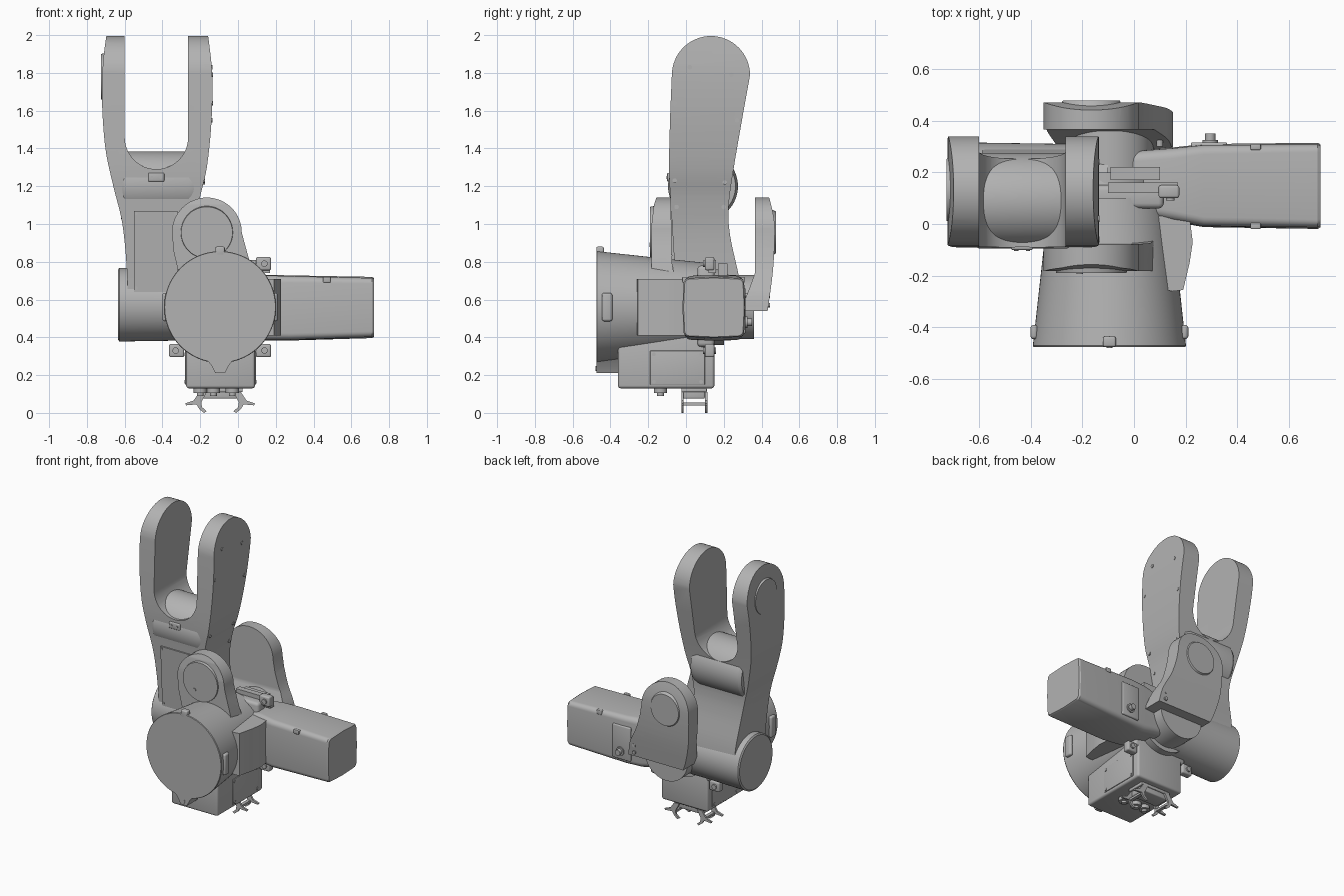
import bpy, bmesh, math
from mathutils import Vector, Matrix

if "Cube" in bpy.data.objects:
    bpy.data.objects.remove(bpy.data.objects["Cube"], do_unlink=True)

grey = bpy.data.materials.new("cast_grey")
grey.use_nodes = True
grey.diffuse_color = (0.45, 0.45, 0.45, 1)
grey.node_tree.nodes["Principled BSDF"].inputs["Base Color"].default_value = (0.45, 0.45, 0.45, 1)
parts = []


def finish(name, bm):
    bmesh.ops.recalc_face_normals(bm, faces=bm.faces)
    me = bpy.data.meshes.new(name)
    bm.to_mesh(me)
    bm.free()
    me.materials.append(grey)
    ob = bpy.data.objects.new(name, me)
    bpy.context.collection.objects.link(ob)
    parts.append(ob)
    return ob


def place(axis, u, v, w):
    """Profile coordinates u, v and depth w along the axis, as a 3D point."""
    return {"x": (w, u, v), "y": (u, w, v), "z": (u, v, w)}[axis]


def loft(name, axis, sections):
    """Skin equal-length profiles [(depth, points), ...] and cap both ends."""
    bm = bmesh.new()
    rings = [[bm.verts.new(place(axis, u, v, w)) for u, v in pts] for w, pts in sections]
    n = len(rings[0])
    for a, b in zip(rings, rings[1:]):
        for i in range(n):
            bm.faces.new((a[i], a[(i + 1) % n], b[(i + 1) % n], b[i]))
    bm.faces.new(rings[0])
    bm.faces.new(rings[-1])
    return finish(name, bm)


def prism(name, axis, pts, a, b):
    return loft(name, axis, [(a, pts), (b, pts)])


def arc(cu, cv, ru, rv, a0, a1, n=24):
    ang = [math.radians(a0 + (a1 - a0) * i / n) for i in range(n + 1)]
    return [(cu + ru * math.cos(t), cv + rv * math.sin(t)) for t in ang]


def cyl(name, axis, cu, cv, steps, n=64):
    """Turned part: steps are (depth, radius) along the axis."""
    return loft(name, axis, [(w, arc(cu, cv, r, r, 0, 360 * (n - 1) / n, n - 1)) for w, r in steps])


def spline(pts, n=5):
    out = []
    p = [Vector(q) for q in [pts[0]] + pts + [pts[-1]]]
    for a, b, c, d in zip(p, p[1:], p[2:], p[3:]):
        for i in range(n):
            t = i / n
            q = 0.5 * (2 * b + (c - a) * t + (2 * a - 5 * b + 4 * c - d) * t * t
                       + (3 * b - a - 3 * c + d) * t ** 3)
            out.append(tuple(q))
    return out + [pts[-1]]


def box(name, x0, x1, y0, y1, z0, z1, bevel=0.0):
    bm = bmesh.new()
    m = Matrix.Translation(((x0 + x1) / 2, (y0 + y1) / 2, (z0 + z1) / 2))
    bmesh.ops.create_cube(bm, size=1, matrix=m @ Matrix.Diagonal((x1 - x0, y1 - y0, z1 - z0, 1)))
    if bevel:
        bmesh.ops.bevel(bm, geom=bm.edges[:], offset=bevel, segments=3, profile=0.5, affect="EDGES")
    return finish(name, bm)


def combine(target, tool, op):
    """Apply a boolean and discard the tool."""
    mod = target.modifiers.new("cut", "BOOLEAN")
    mod.operation, mod.solver, mod.object = op, "EXACT", tool
    deps = bpy.context.evaluated_depsgraph_get()
    me = bpy.data.meshes.new_from_object(target.evaluated_get(deps))
    target.modifiers.clear()
    target.data = me
    parts.remove(tool)
    bpy.data.objects.remove(tool, do_unlink=True)


def rounded(u0, u1, v0, v1, r, bulge=0.0):
    """Rounded rectangle whose sides swell outward a little."""
    pts = []
    for cu, cv, a in ((u1 - r, v1 - r, 0), (u0 + r, v1 - r, 90), (u0 + r, v0 + r, 180), (u1 - r, v0 + r, 270)):
        pts += arc(cu, cv, r, r, a, a + 90, 6)
        t = math.radians(a + 90)
        mid = ((u0 + u1) / 2 + math.cos(t) * ((u1 - u0) / 2 + bulge),
               (v0 + v1) / 2 + math.sin(t) * ((v1 - v0) / 2 + bulge))
        pts.append(mid)
    return pts


# Forked arm: front outline crossed with side outline
left = spline([(-0.585, 0.55), (-0.588, 0.75), (-0.612, 1.0), (-0.66, 1.2), (-0.702, 1.4),
               (-0.72, 1.65), (-0.715, 1.85), (-0.695, 2.01)])
right = spline([(-0.16, 2.01), (-0.137, 1.8), (-0.14, 1.55), (-0.165, 1.3), (-0.205, 1.12),
                (-0.23, 0.9), (-0.235, 0.55)])
slot = [(-0.6, 2.01)] + arc(-0.432, 1.46, 0.168, 0.17, 180, 360) + [(-0.264, 2.01)]
fork = prism("forked_arm", "y", left + slot + right, -0.2, 0.45)
side = (arc(0.132, 1.788, 0.207, 0.207, 0, 180, 32)
        + spline([(-0.083, 1.6), (-0.09, 1.3), (-0.08, 1.1), (-0.062, 0.8), (-0.05, 0.55)])
        + spline([(0.3, 0.55), (0.28, 0.72), (0.235, 0.93), (0.225, 1.08), (0.25, 1.28), (0.305, 1.6)]))
combine(fork, prism("side_tool", "x", side, -0.9, 0.1), "INTERSECT")
cyl("fork_saddle", "x", 0.09, 1.2, [(-0.62, 0.172), (-0.6, 0.185), (-0.262, 0.185), (-0.22, 0.172)])

# Fork details: end cap, front hatch, small label, screws
cyl("fork_side_cap", "x", 0.132, 1.78, [(-0.724, 0.12), (-0.705, 0.125)])
prism("front_hatch", "x", [(-0.065, 0.64), (-0.088, 1.07), (-0.06, 1.07), (-0.03, 0.64)], -0.55, -0.32)
box("front_label", -0.475, -0.39, -0.1, -0.075, 1.225, 1.27, 0.006)
for hx in (-0.455, -0.41):
    cyl("label_screw", "y", hx, 1.247, [(-0.104, 0.008), (-0.09, 0.008)], 12)
for hx in (-0.54, -0.33):
    for hz, hy in ((0.66, -0.068), (1.055, -0.089)):
        cyl("hatch_screw", "y", hx, hz, [(hy - 0.004, 0.009), (hy + 0.02, 0.009)], 12)
for y, z, x in ((0.02, 1.83, 0.138), (0.24, 1.79, 0.137), (-0.06, 1.64, 0.137), (0.27, 1.55, 0.14),
                (-0.06, 1.23, 0.178), (0.205, 1.22, 0.18), (-0.05, 1.09, 0.21), (0.2, 1.09, 0.21)):
    cyl("fork_screw", "x", y, z, [(-x - 0.02, 0.012), (-x + 0.004, 0.012)], 12)

# Elbow hub carrying the fork
cyl("elbow_hub", "x", 0.12, 0.573, [(-0.635, 0.185), (-0.628, 0.195), (-0.3, 0.19), (-0.1, 0.19)])

# Base drum with flange tabs
CX, CZ = -0.095, 0.56
cyl("base_drum", "y", CX, CZ, [(-0.475, 0.293), (-0.47, 0.296), (-0.1, 0.255), (0.1, 0.235)], 96)
cyl("rear_neck", "y", CX, CZ, [(0.05, 0.2), (0.2, 0.2), (0.2, 0.17), (0.36, 0.17)])
prism("drum_lower_tab", "y", [(-0.18, 0.3), (-0.14, 0.25), (-0.12, 0.21), (-0.07, 0.21), (-0.05, 0.25), (-0.01, 0.3)],
      -0.475, -0.36)
box("drum_upper_tab", -0.12, -0.07, -0.475, -0.435, 0.83, 0.88, 0.008)
cyl("lower_tab_screw", "y", CX, 0.235, [(-0.479, 0.012), (-0.46, 0.012)], 12)
for s in (-1, 1):
    x = CX + s * 0.291
    box("drum_grip", x - 0.014, x + 0.014, -0.445, -0.39, 0.485, 0.635, 0.012)

# Mounting flange ears
for sx in (-1, 1):
    for sz in (-1, 1):
        x, z = CX + sx * 0.23, CZ + sz * 0.23
        box("flange_ear", x - 0.04, x + 0.04, 0.1, 0.15, z - 0.035, z + 0.035, 0.01)
        cyl("ear_bolt", "y", x + sx * 0.005, z, [(0.09, 0.017), (0.16, 0.017)], 16)
box("flange_plate", CX - 0.21, CX + 0.21, 0.06, 0.15, CZ - 0.21, CZ + 0.22, 0.02)
box("top_bracket", -0.1, 0.17, 0.12, 0.16, 0.74, 0.81)
box("top_bracket_rail", -0.09, 0.1, 0.17, 0.22, 0.7, 0.79)

# Round cowls, front and rear
crown = arc(-0.165, 0.955, 0.185, 0.185, 0, 180, 32)
front = prism("front_cowl", "y", crown + [(-0.34, 0.85), (-0.3, 0.68), (0.09, 0.68), (0.065, 0.79), (0.04, 0.88)],
              -0.3, 0.1)
combine(front, prism("cowl_tool", "x", [(-0.15, 1.16), (-0.17, 1.1), (-0.182, 1.0), (-0.182, 0.6), (-0.04, 0.6),
                                        (-0.075, 0.8), (-0.08, 1.16)], -0.6, 0.4), "INTERSECT")
cyl("front_cowl_cap", "y", -0.165, 0.955, [(-0.19, 0.136), (-0.17, 0.14)])
cyl("front_cap_screw", "y", -0.21, 0.89, [(-0.194, 0.012), (-0.18, 0.012)], 12)
rear = prism("rear_cowl", "y", crown + spline([(-0.35, 0.9), (-0.34, 0.75), (-0.31, 0.62), (-0.28, 0.54)])
             + spline([(0.15, 0.54), (0.13, 0.64), (0.07, 0.76), (0.035, 0.87)]), 0.2, 0.6)
combine(rear, prism("cowl_tool", "x", [(0.365, 1.16)] + spline([(0.435, 1.16), (0.462, 1.05), (0.47, 0.95),
                    (0.46, 0.75), (0.432, 0.54)]) + spline([(0.28, 0.54), (0.32, 0.62), (0.365, 0.74)]),
                    -0.6, 0.4), "INTERSECT")
cyl("rear_cowl_cap", "y", -0.165, 0.955, [(0.45, 0.125), (0.477, 0.11)])
for x, z in ((0.1, 0.57), (0.1, 0.62)):
    cyl("rear_cowl_screw", "y", x, z, [(0.3, 0.013), (0.446, 0.013)], 12)

# Motor housing on the left, with fairing and fittings
loft("motor_housing", "x", [
    (-0.02, rounded(0.04, 0.28, 0.42, 0.70, 0.04)),
    (0.15, rounded(0.012, 0.293, 0.385, 0.728, 0.04, 0.003)),
    (0.27, rounded(-0.008, 0.305, 0.387, 0.724, 0.035, 0.004)),
    (0.71, rounded(-0.013, 0.308, 0.402, 0.714, 0.03, 0.006)),
    (0.72, rounded(-0.007, 0.302, 0.408, 0.708, 0.027, 0.006))])
prism("motor_fairing", "z", [(0.05, 0.03), (0.1, -0.25), (0.15, -0.26), (0.19, -0.255), (0.215, -0.15),
                             (0.227, -0.07), (0.215, 0.03)], 0.41, 0.71)
cyl("motor_knob", "y", 0.295, 0.48, [(0.29, 0.03), (0.325, 0.03), (0.325, 0.02), (0.35, 0.02)], 20)
box("motor_socket_plate", 0.22, 0.36, 0.29, 0.316, 0.42, 0.66, 0.008)
for y in (-0.008, 0.298):
    box("motor_clip", 0.45, 0.49, y - 0.012, y + 0.012, 0.69, 0.72, 0.005)

# Connection box below the drum
box("connection_box", -0.275, 0.09, -0.36, 0.15, 0.13, 0.42, 0.015)
for x in (-0.276, 0.091):
    box("box_side_panel", x - 0.004, x + 0.004, -0.19, 0.1, 0.15, 0.33, 0.003)
    for y in (-0.17, 0.08):
        for z in (0.165, 0.31):
            cyl("panel_screw", "x", y, z, [(x - 0.008, 0.01), (x + 0.008, 0.01)], 12)

# Cable glands and plug with spring clips
for x in (-0.2, -0.13, -0.03):
    cyl("cable_gland", "z", x, -0.135, [(0.09, 0.018), (0.105, 0.018), (0.105, 0.035), (0.135, 0.035)], 20)
box("plug_body", -0.2, 0.01, -0.015, 0.1, 0.075, 0.135, 0.008)
box("plug_rim", -0.21, 0.025, -0.025, 0.11, 0.11, 0.13, 0.005)
for s in (-1, 1):
    for y in (-0.025, 0.1):
        clip = [(0.07, 0.11), (0.11, 0.11), (0.14, 0.065), (0.185, 0.05), (0.18, 0.04), (0.125, 0.045),
                (0.11, 0.02), (0.085, 0.0), (0.07, 0.008), (0.095, 0.03), (0.1, 0.055)]
        prism("plug_clip", "y", [(CX + s * u, v) for u, v in clip], y, y + 0.013)
    a, b = sorted((CX + s * 0.098, CX + s * 0.122))
    box("clip_bar", a, b, -0.02, 0.105, 0.04, 0.055)

# Shade curved surfaces smoothly, keep edges crisp
bpy.ops.object.select_all(action="DESELECT")
for ob in parts:
    ob.select_set(True)
bpy.context.view_layer.objects.active = parts[0]
bpy.ops.object.shade_smooth_by_angle(angle=math.radians(30))
